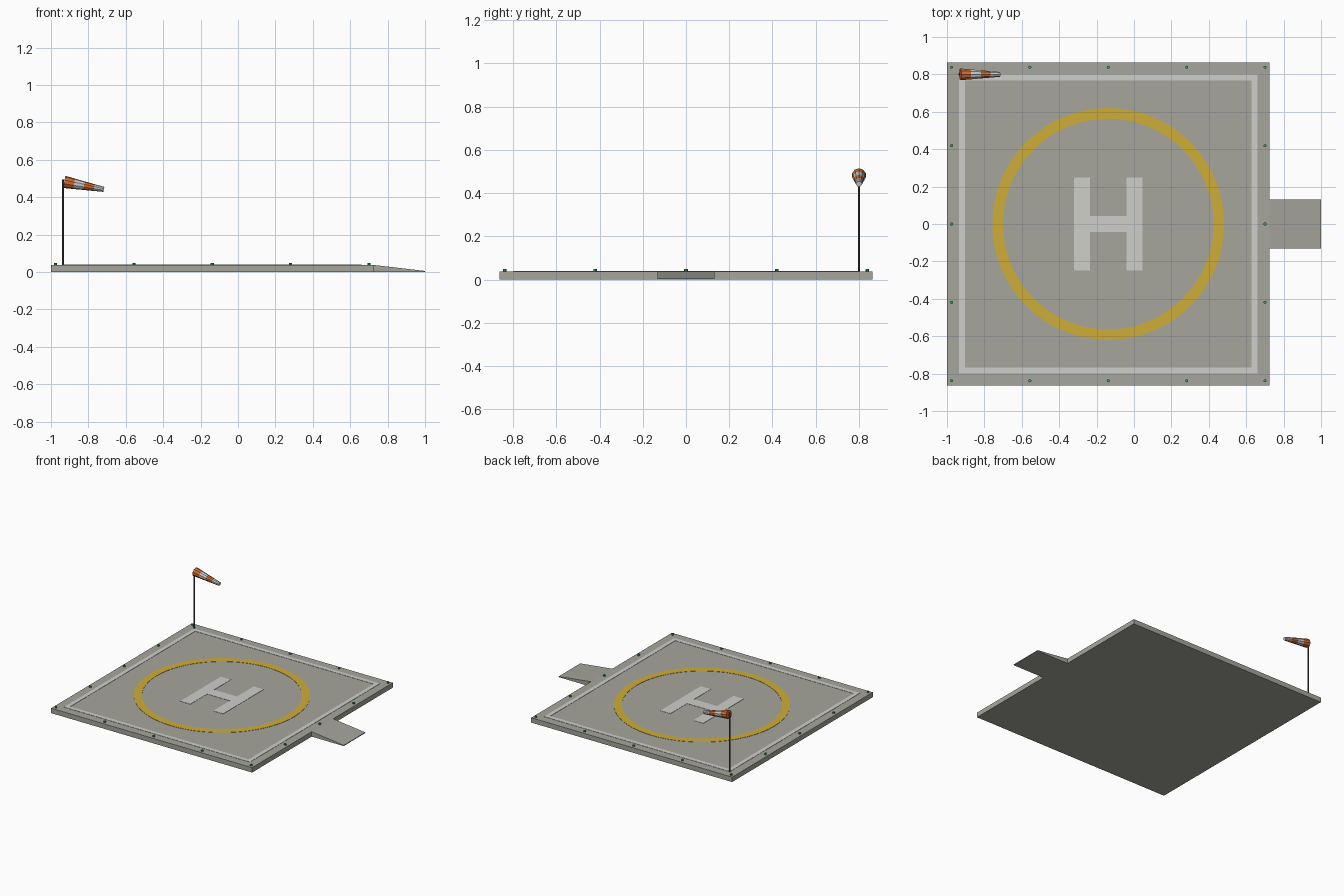
import bpy, bmesh, math
from mathutils import Vector, Matrix

if "Cube" in bpy.data.objects:
    bpy.data.objects.remove(bpy.data.objects["Cube"])

CX, TOP, HALF = -0.1375, 0.038, 0.8625


def material(name, rgb):
    m = bpy.data.materials.new(name)
    m.diffuse_color = (*rgb, 1)
    m.use_nodes = True
    m.node_tree.nodes["Principled BSDF"].inputs["Base Color"].default_value = m.diffuse_color
    return m


concrete = material("concrete", (0.38, 0.38, 0.34))
white = material("white_paint", (0.62, 0.62, 0.59))
yellow = material("yellow_paint", (0.62, 0.42, 0.04))
green = material("green_lamp", (0.03, 0.4, 0.08))
metal = material("dark_metal", (0.06, 0.06, 0.065))
orange = material("orange_cloth", (0.65, 0.16, 0.03))
cloth = material("white_cloth", (0.75, 0.75, 0.72))


def finish(name, bm, *mats):
    bmesh.ops.recalc_face_normals(bm, faces=bm.faces)
    me = bpy.data.meshes.new(name)
    bm.to_mesh(me)
    bm.free()
    for m in mats:
        me.materials.append(m)
    ob = bpy.data.objects.new(name, me)
    bpy.context.collection.objects.link(ob)
    return ob


def prism(name, pts, offset, mat):
    """Extrude a closed outline of 3D points by an offset."""
    bm = bmesh.new()
    face = bm.faces.new([bm.verts.new(p) for p in pts])
    ext = bmesh.ops.extrude_face_region(bm, geom=[face])
    vs = [v for v in ext["geom"] if isinstance(v, bmesh.types.BMVert)]
    bmesh.ops.translate(bm, verts=vs, vec=offset)
    if face.is_valid and len(bm.faces) == len(pts) + 1:
        bm.faces.new([v for v in reversed(face.verts)])
    return finish(name, bm, mat)


def frame(name, outer, inner, sides, turn, z0, z1, mat):
    """Flat closed band between two regular polygons."""
    bm = bmesh.new()
    loops = []
    for r, z in ((outer, z0), (outer, z1), (inner, z1), (inner, z0)):
        loops.append([bm.verts.new((CX + r * math.cos(turn + math.tau * i / sides),
                                    r * math.sin(turn + math.tau * i / sides), z))
                      for i in range(sides)])
    for k in range(4):
        a, b = loops[k], loops[(k + 1) % 4]
        for i in range(sides):
            j = (i + 1) % sides
            bm.faces.new((a[i], a[j], b[j], b[i]))
    return finish(name, bm, mat)


def cylinder(name, r, z0, z1, x, y, sides, mat):
    bm = bmesh.new()
    bmesh.ops.create_cone(bm, cap_ends=True, segments=sides, radius1=r, radius2=r,
                          depth=z1 - z0, matrix=Matrix.Translation((x, y, (z0 + z1) / 2)))
    return finish(name, bm, mat)


# Slab
bm = bmesh.new()
bmesh.ops.create_cube(bm, size=1, matrix=Matrix.Translation((CX, 0, TOP / 2))
                      @ Matrix.Diagonal((2 * HALF, 2 * HALF, TOP, 1)))
finish("pad_slab", bm, concrete)

# Access ramp
prism("access_ramp", [(0.725, -0.132, 0), (1, -0.132, 0), (1, -0.132, 0.006), (0.725, -0.132, TOP)],
      (0, 0.264, 0), concrete)

# Painted markings
MARK = TOP + 0.002
q = math.sqrt(2)
frame("border_line", 0.798 * q, 0.766 * q, 4, math.pi / 4, TOP, MARK, white)
frame("landing_circle", 0.62, 0.563, 64, 0, TOP, MARK, yellow)
a, b, h, c = 0.184, 0.098, 0.248, 0.043
quarter = [(-a, -h), (-b, -h), (-b, -c), (b, -c), (b, -h), (a, -h)]
outline = quarter + [(-x, -y) for x, y in quarter]
prism("centre_marking", [(CX + x, y, TOP) for x, y in outline], (0, 0, MARK - TOP), white)

# Perimeter lamps
for i in range(-2, 3):
    for j in range(-2, 3):
        if 2 in (abs(i), abs(j)):
            cylinder("perimeter_lamp", 0.0085, TOP, TOP + 0.011,
                     CX + i * 0.419, j * 0.419, 8, green)

# Windsock mast
cylinder("windsock_mast", 0.005, TOP, 0.495, -0.935, 0.80, 8, metal)

# Windsock: tapered tube with alternating bands
start, end = Vector((-0.929, 0.80, 0.482)), Vector((-0.717, 0.80, 0.442))
rot = (end - start).to_track_quat('Z', 'Y')
SIDES, BANDS = 10, 4
bm = bmesh.new()
rings = []
for k in range(BANDS + 1):
    t = k / BANDS
    r = 0.033 + (0.0135 - 0.033) * t
    rings.append([bm.verts.new(start.lerp(end, t) + rot @ Vector((
        r * math.cos(math.tau * (i + 0.5) / SIDES), r * math.sin(math.tau * (i + 0.5) / SIDES), 0)))
        for i in range(SIDES)])
for k in range(BANDS):
    for i in range(SIDES):
        j = (i + 1) % SIDES
        f = bm.faces.new((rings[k][i], rings[k][j], rings[k + 1][j], rings[k + 1][i]))
        f.material_index = k % 2
bm.faces.new(rings[0])
bm.faces.new(rings[-1]).material_index = 1
finish("windsock", bm, orange, cloth)
